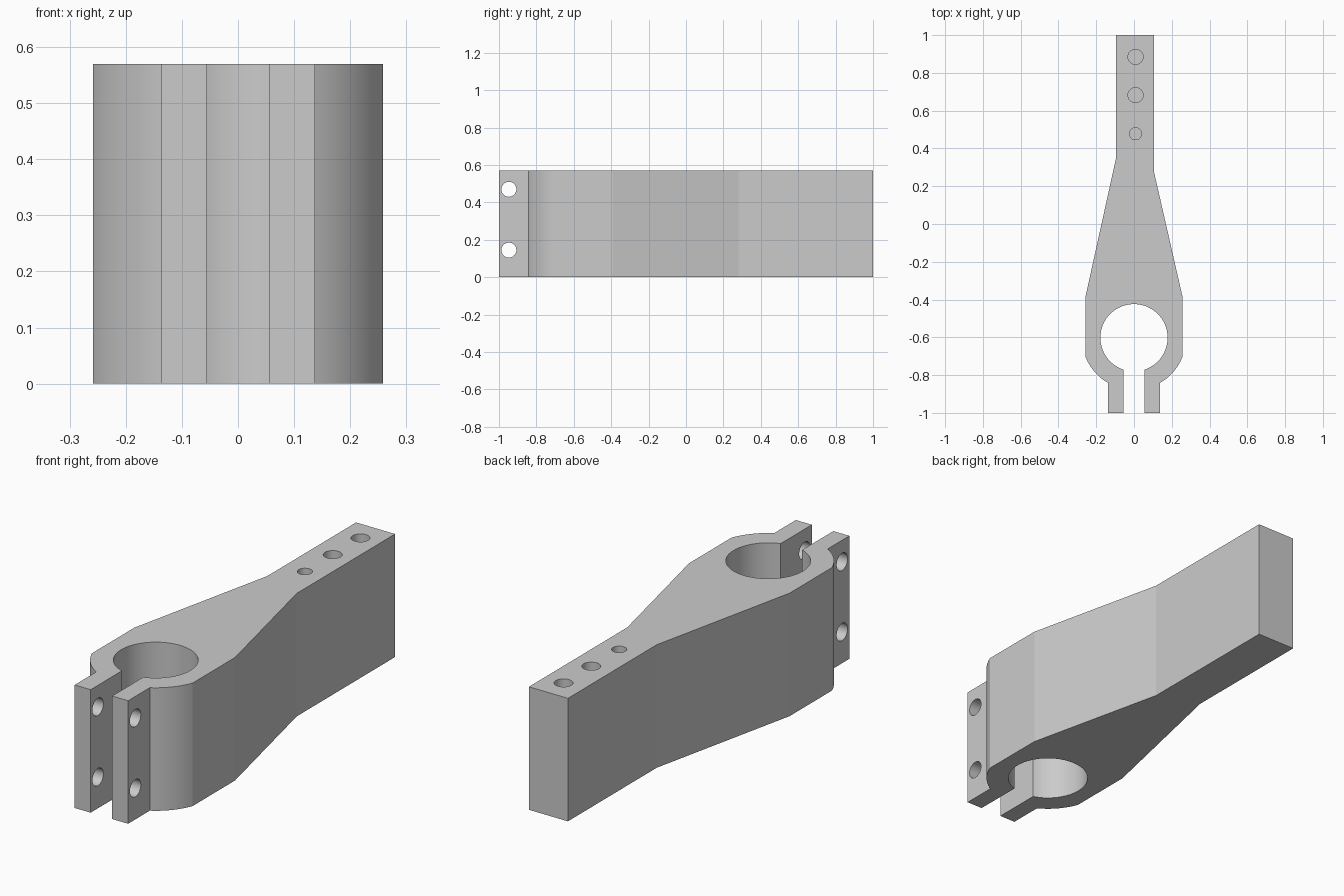
import bpy
import bmesh
from math import radians, asin, acos, sin, cos, pi
from mathutils import Matrix, Vector

cube = bpy.data.objects.get("Cube")
if cube:
    bpy.data.objects.remove(cube, do_unlink=True)

HEIGHT = 0.57
BORE_Y, BORE_R, OUTER_R = -0.602, 0.178, 0.276
SLOT, JAW, HALF = 0.055, 0.137, 0.258

grey = bpy.data.materials.new("grey metal")
grey.use_nodes = True
colour = (0.6, 0.6, 0.6, 1)
grey.diffuse_color = colour
grey.node_tree.nodes["Principled BSDF"].inputs["Base Color"].default_value = colour


def arc(radius, start, end, steps):
    """Points round the bore centre, angles measured from +x."""
    angles = [start + (end - start) * i / steps for i in range(steps + 1)]
    return [(radius * cos(a), BORE_Y + radius * sin(a)) for a in angles]


def new_object(name, bm):
    mesh = bpy.data.meshes.new(name)
    bmesh.ops.recalc_face_normals(bm, faces=bm.faces)
    bm.to_mesh(mesh)
    bm.free()
    mesh.materials.append(grey)
    obj = bpy.data.objects.new(name, mesh)
    bpy.context.collection.objects.link(obj)
    return obj


# Plan outline: left jaw, shoulder, arm, then the right side and the split bore
jaw_angle = -acos(JAW / OUTER_R)
shoulder_angle = -acos(HALF / OUTER_R)
left = [(SLOT, -1), (JAW, -1)] + arc(OUTER_R, jaw_angle, shoulder_angle, 12) + [(HALF, -0.39)]
right = [(-x, y) for x, y in reversed(left)]
arm = [(0.105, 0.28), (0.105, 1), (-0.095, 1), (-0.095, 0.35)]
gap = asin(SLOT / BORE_R)
bore = arc(BORE_R, 1.5 * pi - gap, -0.5 * pi + gap, 64)
outline = left + arm + right + bore

# Clamp arm body
bm = bmesh.new()
base = bm.faces.new([bm.verts.new((x, y, 0)) for x, y in outline])
top = bmesh.ops.extrude_face_region(bm, geom=[base])["geom"]
bmesh.ops.translate(bm, vec=(0, 0, HEIGHT), verts=[v for v in top if isinstance(v, bmesh.types.BMVert)])
body = new_object("clamp_arm", bm)

# Drill cutters: bolt holes across the jaws, blind holes in the top of the arm
bm = bmesh.new()


def drill(centre, radius, depth, turn=Matrix()):
    bmesh.ops.create_cone(bm, cap_ends=True, segments=40, radius1=radius, radius2=radius,
                          depth=depth, matrix=Matrix.Translation(Vector(centre)) @ turn)


for z in (0.145, 0.47):
    drill((0, -0.947, z), 0.04, 0.6, Matrix.Rotation(pi / 2, 4, "Y"))
for y, r in ((0.885, 0.04), (0.682, 0.04), (0.478, 0.032)):
    drill((0.008, y, HEIGHT), r, 0.5)
cutter = new_object("hole_cutter", bm)
cutter.hide_render = True

cut = body.modifiers.new("holes", "BOOLEAN")
cut.operation = "DIFFERENCE"
cut.solver = "EXACT"
cut.object = cutter

bpy.ops.object.select_all(action="DESELECT")
body.select_set(True)
bpy.context.view_layer.objects.active = body
bpy.ops.object.modifier_apply(modifier=cut.name)
bpy.data.objects.remove(cutter, do_unlink=True)
bpy.ops.object.shade_smooth_by_angle(angle=radians(11))
